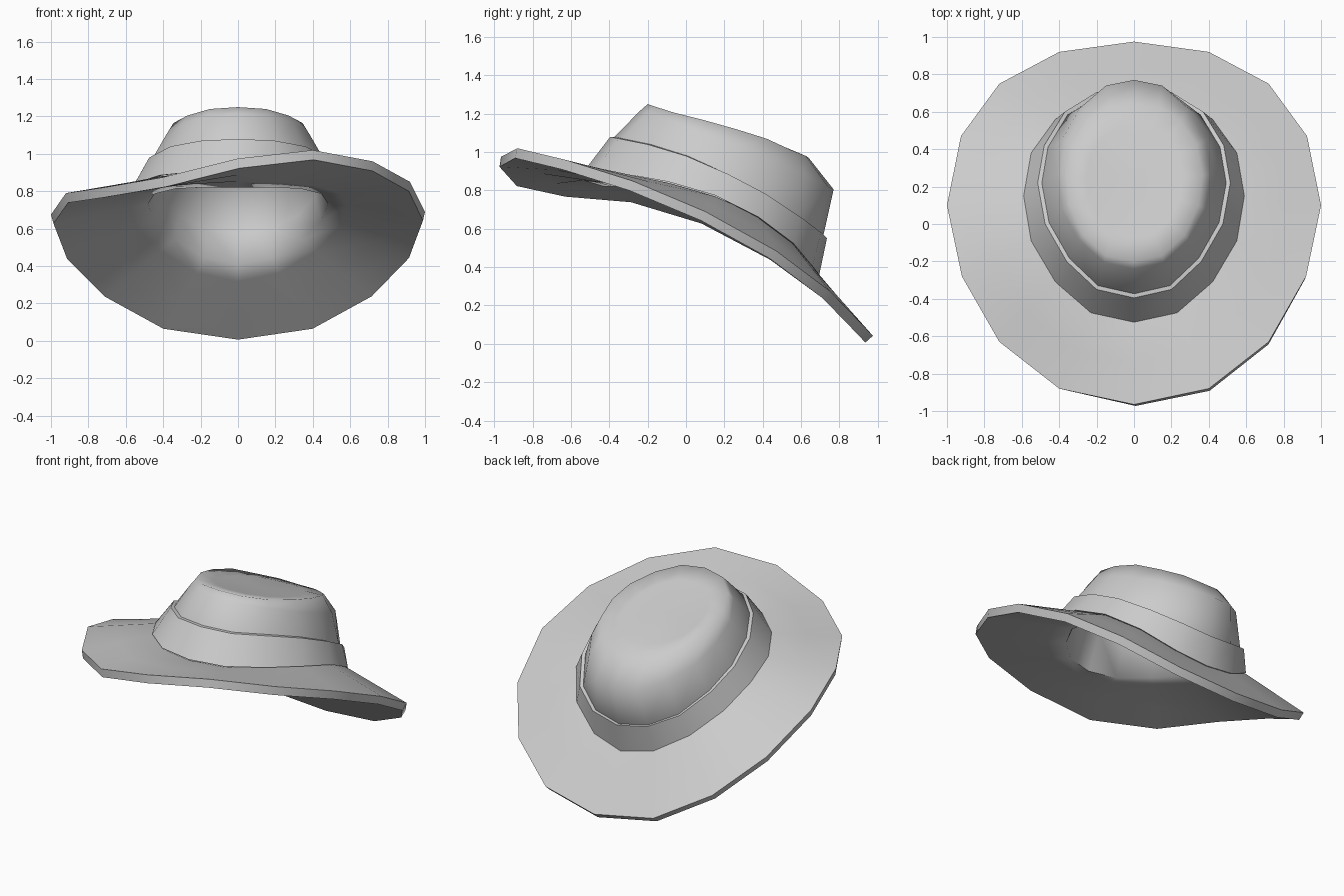
import bpy, bmesh, math

if "Cube" in bpy.data.objects:
    bpy.data.objects.remove(bpy.data.objects["Cube"])

felt = bpy.data.materials.new("grey_felt")
felt.diffuse_color = (0.6, 0.6, 0.6, 1)
felt.use_nodes = True
felt.node_tree.nodes["Principled BSDF"].inputs["Base Color"].default_value = felt.diffuse_color

# Half rings run from the front (x = 0) round the right side to the back (x = 0)
RIM = [(0, -.965, .975), (.40, -.88, 1.02), (.72, -.63, .96), (.92, -.28, .85), (1, .10, .69),
       (.925, .47, .485), (.72, .75, .275), (.40, .92, .10), (0, .975, .042)]
RIM_LEFT_Z = [.975, .875, .82, .79, .675, .48, .275, .10, .042]
BASE = [(0, -.525, .91), (.23, -.475, .905), (.42, -.31, .885), (.55, -.09, .845), (.59, .15, .775),
        (.55, .38, .66), (.42, .56, .525), (.22, .66, .405), (0, .695, .36)]
# Foot of the crown, hidden inside the band
FOOT = [(0, -.445, .87), (.195, -.40, .87), (.36, -.25, .86), (.475, -.06, .83), (.515, .155, .77),
        (.48, .36, .675), (.365, .515, .56), (.19, .60, .455), (0, .63, .42)]
BAND_TOP = [(0, -.395, 1.08), (.20, -.35, 1.07), (.36, -.20, 1.04), (.475, 0, .98), (.515, .22, .885),
            (.48, .42, .78), (.37, .60, .66), (.20, .705, .58), (0, .735, .55)]
SHOULDER = [(0, -.24, 1.215), (.16, -.205, 1.205), (.295, -.085, 1.165), (.385, .08, 1.10), (.41, .27, 1.03),
            (.385, .45, .95), (.29, .62, .88), (.15, .74, .82), (0, .77, .805)]
CAP = [(0, -.20, 1.25), (.15, -.17, 1.24), (.27, -.06, 1.205), (.345, .10, 1.165), (.365, .26, 1.12),
       (.335, .42, 1.07), (.25, .55, 1.01), (.135, .625, .98), (0, .64, .97)]


def ring(half, left_z=None):
    """Mirror a half ring into a closed 16 point ring."""
    lz = left_z or [p[2] for p in half]
    left = [(-half[i][0], half[i][1], lz[i]) for i in range(7, 0, -1)]
    return list(half) + left


def inset(points, d):
    """Move a ring towards its own centre."""
    out = []
    for x, y, z in points:
        dx, dy = -x, .2 - y
        n = math.hypot(dx, dy)
        out.append((x + dx / n * d, y + dy / n * d, z))
    return out


def blend(a, b, t):
    return [tuple(p + (q - p) * t for p, q in zip(u, v)) for u, v in zip(a, b)]


def loft(name, rings, centre=None, closed=False):
    bm = bmesh.new()
    loops = [[bm.verts.new(p) for p in r] for r in rings]
    pairs = list(zip(loops, loops[1:]))
    if closed:
        pairs.append((loops[-1], loops[0]))
    for a, b in pairs:
        for i in range(16):
            j = (i + 1) % 16
            bm.faces.new((a[i], a[j], b[j], b[i]))
    if centre:
        c = bm.verts.new(centre)
        for i in range(16):
            bm.faces.new((loops[-1][i], loops[-1][(i + 1) % 16], c))
    if closed:
        bmesh.ops.recalc_face_normals(bm, faces=bm.faces)
    mesh = bpy.data.meshes.new(name)
    bm.to_mesh(mesh)
    bm.free()
    mesh.materials.append(felt)
    ob = bpy.data.objects.new(name, mesh)
    bpy.context.collection.objects.link(ob)
    return ob


def smooth(ob, angle):
    bpy.ops.object.select_all(action='DESELECT')
    ob.select_set(True)
    bpy.context.view_layer.objects.active = ob
    bpy.ops.object.shade_smooth_by_angle(angle=math.radians(angle))


rim, base, band_top = ring(RIM, RIM_LEFT_Z), ring(BASE), ring(BAND_TOP)
cap = ring(CAP)

# Brim and crown form one shell with an open underside
brim_end = [(x, y, z - .006) for x, y, z in base]
wall = inset(band_top, .022)
top = [(x * .7, .22 + (y - .22) * .7, 1.115 - .3 * (y - .22) * .7) for x, y, z in cap]
shell = loft("brim_and_crown",
             [rim, blend(rim, brim_end, .5), brim_end, ring(FOOT),
              wall, ring(SHOULDER), cap, top], (0, .22, 1.115))
mod = shell.modifiers.new("felt_thickness", 'SOLIDIFY')
mod.thickness = .053
mod.offset = -1
bpy.context.view_layer.objects.active = shell
bpy.ops.object.modifier_apply(modifier=mod.name)
smooth(shell, 80)

# Hat band wraps the foot of the crown
band = loft("hat_band", [base, band_top, inset(band_top, .025), inset(base, .025)], closed=True)
smooth(band, 40)
